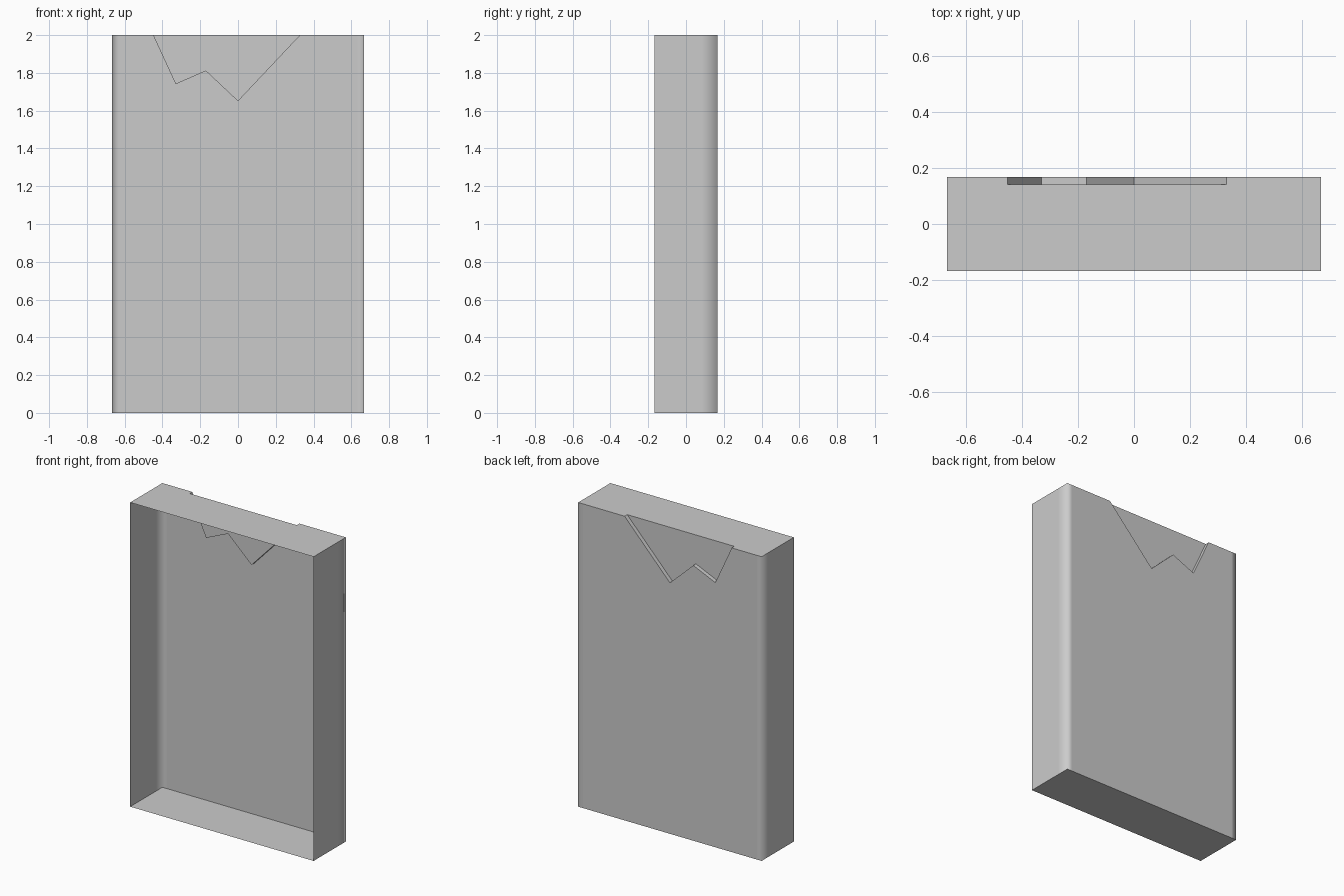
import bpy, bmesh
from mathutils import Vector

if "Cube" in bpy.data.objects:
    bpy.data.objects.remove(bpy.data.objects["Cube"])

W, D, H = 0.667, 0.167, 2.0      # half width, half depth, height
RECESS = 0.14                    # y of the recessed notch panel
NOTCH = [(-0.45, H), (-0.33, 1.74), (-0.17, 1.81), (0.0, 1.65), (0.33, H)]

bm = bmesh.new()


def face(points):
    return bm.faces.new([bm.verts.new(p) for p in points])


outer = [(x, D, z) for x, z in NOTCH]
inner = [(x, RECESS, z) for x, z in NOTCH]

# back panel with a jagged notch, and the recessed panel inside it
face([(-W, D, 0), (-W, D, H)] + outer + [(W, D, H), (W, D, 0)])
face(inner)

# step walls around the notch
for i in range(len(NOTCH) - 1):
    face([outer[i], outer[i + 1], inner[i + 1], inner[i]])

# top, cut back along the notch
face([(-W, -D, H), (W, -D, H), (W, D, H), outer[-1], inner[-1],
      inner[0], outer[0], (-W, D, H)])

# bottom and both sides; the front stays open
face([(-W, -D, 0), (-W, D, 0), (W, D, 0), (W, -D, 0)])
for s in (-1, 1):
    face([(s * W, -D, 0), (s * W, D, 0), (s * W, D, H), (s * W, -D, H)])

bmesh.ops.remove_doubles(bm, verts=bm.verts, dist=1e-4)

# support loops that keep the rounded shading close to the back corners
for co, no in (((0.63, 0, 0), (1, 0, 0)), ((-0.63, 0, 0), (1, 0, 0)),
               ((0, 0.08, 0), (0, 1, 0))):
    bmesh.ops.bisect_plane(bm, geom=bm.verts[:] + bm.edges[:] + bm.faces[:],
                           plane_co=Vector(co), plane_no=Vector(no))

bmesh.ops.recalc_face_normals(bm, faces=bm.faces)

# smooth shading on the upright back corners, sharp edges elsewhere
for f in bm.faces:
    f.smooth = True
for e in bm.edges:
    upright_corner = all(abs(abs(v.co.x) - W) < 1e-3 for v in e.verts) \
        and abs(e.verts[0].co.z - e.verts[1].co.z) > 1
    if len(e.link_faces) == 2 and e.calc_face_angle() > 0.5 and not upright_corner:
        e.smooth = False

mesh = bpy.data.meshes.new("notched_case")
bm.to_mesh(mesh)
bm.free()
case = bpy.data.objects.new("notched_case", mesh)
bpy.context.collection.objects.link(case)
